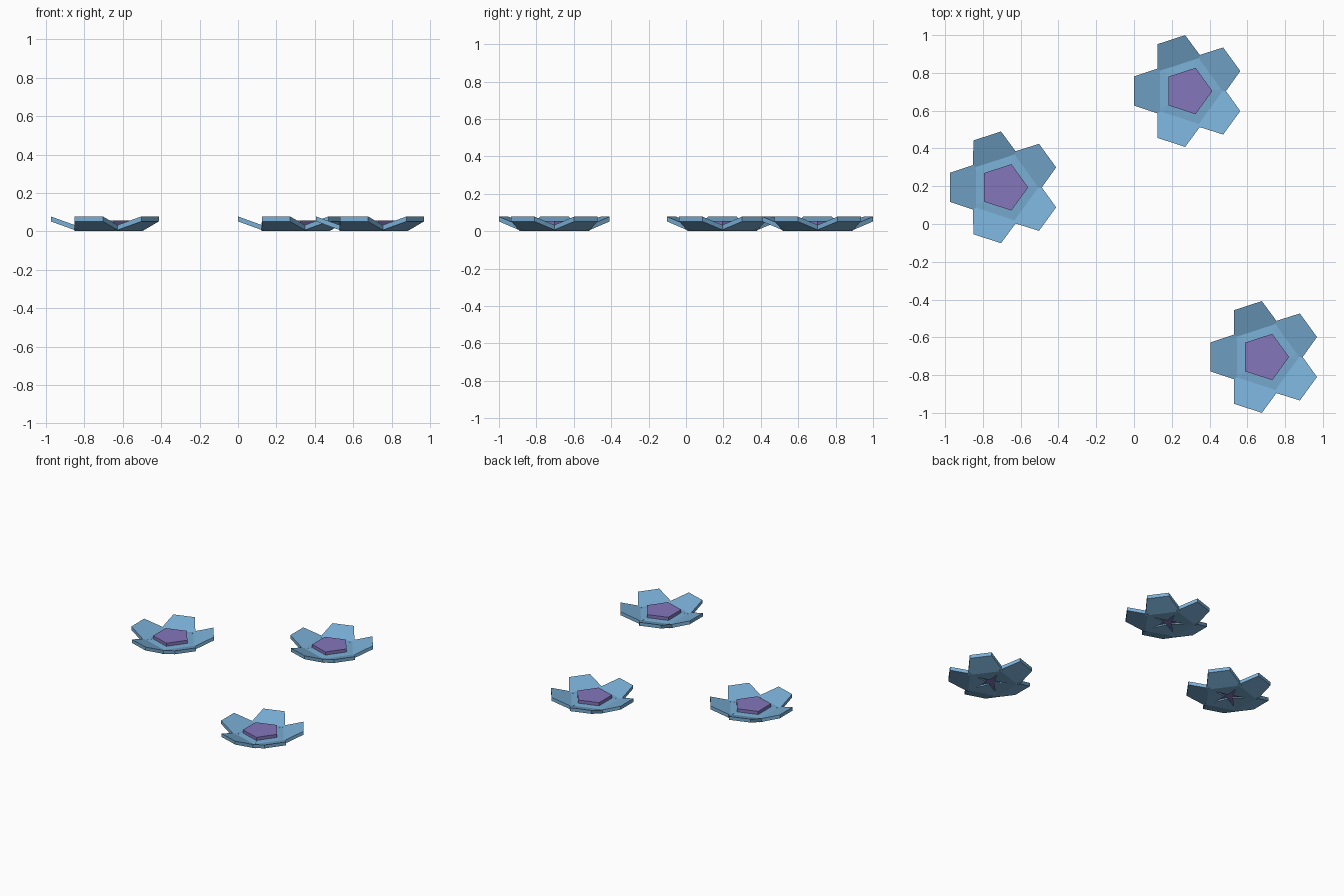
import bpy, bmesh, math
from mathutils import Matrix, Vector

if "Cube" in bpy.data.objects:
    bpy.data.objects.remove(bpy.data.objects["Cube"])


def material(name, color):
    m = bpy.data.materials.new(name)
    m.diffuse_color = color
    m.use_nodes = True
    m.node_tree.nodes["Principled BSDF"].inputs["Base Color"].default_value = m.diffuse_color
    return m


BLUE = material("petal_blue", (0.19, 0.42, 0.66, 1))
PURPLE = material("centre_purple", (0.23, 0.18, 0.50, 1))


def finish(bm, name, mat, loc):
    bmesh.ops.recalc_face_normals(bm, faces=bm.faces)
    me = bpy.data.meshes.new(name)
    bm.to_mesh(me)
    bm.free()
    me.materials.append(mat)
    ob = bpy.data.objects.new(name, me)
    ob.location = loc
    bpy.context.collection.objects.link(ob)


# Pentagon petal pointing along +x: flat outer edge, tip towards the centre
PETAL = [(0.286, -0.077, 0.078), (0.286, 0.077, 0.078), (0.148, 0.123, 0.028),
         (0.03, 0.0, 0.038), (0.148, -0.123, 0.028)]
THICK = 0.026


def add_petal(bm, angle):
    rot = Matrix.Rotation(angle, 3, 'Z')
    top = [bm.verts.new(rot @ Vector(p)) for p in PETAL]
    low = [bm.verts.new(rot @ (Vector(p) - Vector((0, 0, THICK)))) for p in PETAL]
    for ring in (top, low):
        bm.faces.new((ring[0], ring[1], ring[2], ring[4]))
        bm.faces.new((ring[4], ring[2], ring[3]))
    for i in range(5):
        j = (i + 1) % 5
        bm.faces.new((top[i], top[j], low[j], low[i]))


def flower(number, x, y):
    # Ring of five upturned petals
    bm = bmesh.new()
    for k in range(5):
        add_petal(bm, math.radians(36 + 72 * k))
    finish(bm, f"petals_{number}", BLUE, (x, y, 0))

    # Raised pentagonal centre
    bm = bmesh.new()
    bmesh.ops.create_cone(bm, cap_ends=True, segments=5, radius1=0.129,
                          radius2=0.129, depth=0.035)
    far = max(bm.verts, key=lambda v: v.co.x).co
    bmesh.ops.rotate(bm, verts=bm.verts, cent=(0, 0, 0),
                     matrix=Matrix.Rotation(-math.atan2(far.y, far.x), 3, 'Z'))
    finish(bm, f"flower_centre_{number}", PURPLE, (x, y, 0.038))


for n, (x, y) in enumerate([(0.286, 0.704), (-0.689, 0.194), (0.692, -0.704)], 1):
    flower(n, x, y)
